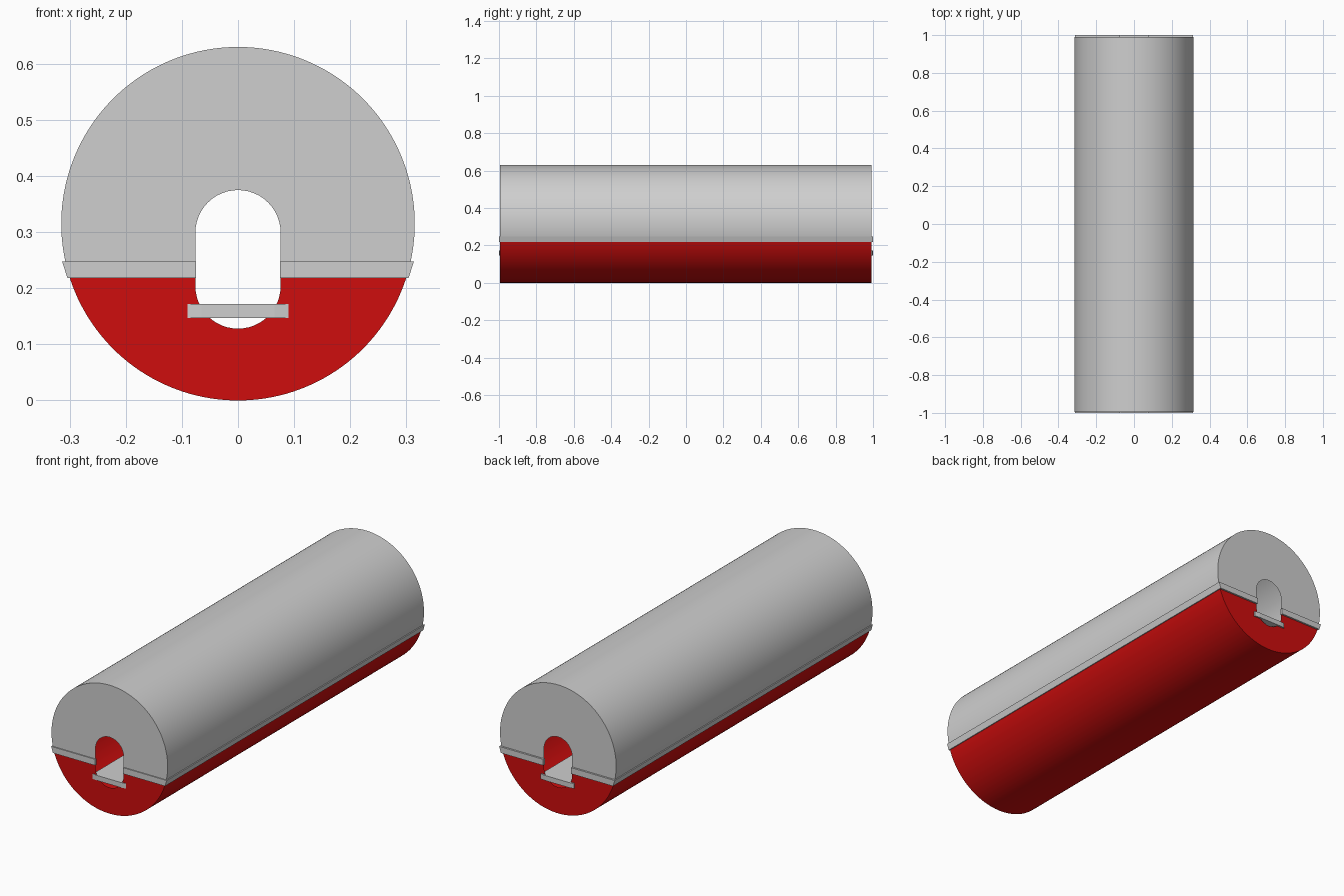
import bpy, bmesh, math

if "Cube" in bpy.data.objects:
    bpy.data.objects.remove(bpy.data.objects["Cube"])

R, CZ = 0.315, 0.315            # outer radius and axis height
SPLIT = 0.218                   # height where red meets grey
HOLE_R, HOLE_TOP, HOLE_BOT = 0.076, 0.299, 0.204   # slot-shaped end openings
Y0, Y1 = -0.995, 0.991          # shell ends


def material(name, rgb):
    m = bpy.data.materials.new(name)
    m.diffuse_color = (*rgb, 1)
    m.use_nodes = True
    m.node_tree.nodes["Principled BSDF"].inputs["Base Color"].default_value = m.diffuse_color
    return m


grey = material("light grey", (0.62, 0.62, 0.62))
red = material("red", (0.62, 0.004, 0.004))


def finish(bm, name, mat):
    bmesh.ops.recalc_face_normals(bm, faces=bm.faces)
    me = bpy.data.meshes.new(name)
    bm.to_mesh(me)
    bm.free()
    me.materials.append(mat)
    ob = bpy.data.objects.new(name, me)
    bpy.context.collection.objects.link(ob)
    return ob


def arc(cz, r, a0, a1, n):
    return [(r * math.cos(a0 + (a1 - a0) * i / n),
             cz + r * math.sin(a0 + (a1 - a0) * i / n)) for i in range(n + 1)]


def half_shell(name, outer, inner, mat):
    """Thin hollow shell along y, with end caps cut by the slot opening."""
    bm = bmesh.new()
    ends = []
    for y in (Y0, Y1):
        rim = [bm.verts.new((x, y, z)) for x, z in outer]
        slot = [bm.verts.new((x, y, z)) for x, z in inner]
        bm.faces.new(rim + slot[::-1])
        ends.append(rim)
    a, b = ends
    for i in range(len(a) - 1):
        bm.faces.new((a[i], a[i + 1], b[i + 1], b[i])).smooth = True
    return finish(bm, name, mat)


def prism(name, bottom, top, z0, z1, mat, ring=0):
    """Plan outline between two heights; ring joins two half outlines as a strip."""
    bm = bmesh.new()
    lo = [bm.verts.new((x, y, z0)) for x, y in bottom]
    hi = [bm.verts.new((x, y, z1)) for x, y in top]
    n = len(lo)
    for i in range(n):
        j = (i + 1) % n
        bm.faces.new((lo[i], lo[j], hi[j], hi[i]))
    for vs in (lo, hi):
        if ring:
            for i in range(ring - 1):
                bm.faces.new((vs[i], vs[i + 1], vs[n - 2 - i], vs[n - 1 - i]))
        else:
            bm.faces.new(vs)
    return finish(bm, name, mat)


# Upper grey cover and lower red base
a = math.asin((SPLIT - CZ) / R)
half_shell("upper_cover", arc(CZ, R, a, math.pi - a, 96),
           [(HOLE_R, SPLIT)] + arc(HOLE_TOP, HOLE_R, 0, math.pi, 24) + [(-HOLE_R, SPLIT)], grey)
half_shell("lower_base", arc(CZ, R, a, -math.pi - a, 64),
           [(HOLE_R, SPLIT)] + arc(HOLE_BOT, HOLE_R, 0, -math.pi, 24) + [(-HOLE_R, SPLIT)], red)


# Seam trim wrapping each side and both ends
def trim_outline(s, x):
    out = [(0.075, -1), (x, -1), (x, 1), (0.075, 1)]
    inn = [(0.075, Y1 - 0.004), (x - 0.009, Y1 - 0.004),
           (x - 0.009, Y0 + 0.004), (0.075, Y0 + 0.004)]
    return [(s * px, py) for px, py in out + inn]


for s, side in ((-1, "left"), (1, "right")):
    prism("seam_trim_" + side, trim_outline(s, 0.304), trim_outline(s, 0.3135),
          SPLIT, 0.248, grey, ring=4)

# Floor plate running through the openings, with chamfered corners
plate = [(-0.065, -1), (0.065, -1), (0.09, -0.997), (0.09, 0.997),
         (0.065, 1), (-0.065, 1), (-0.09, 0.997), (-0.09, -0.997)]
prism("floor_plate", plate, plate, 0.147, 0.172, grey)
